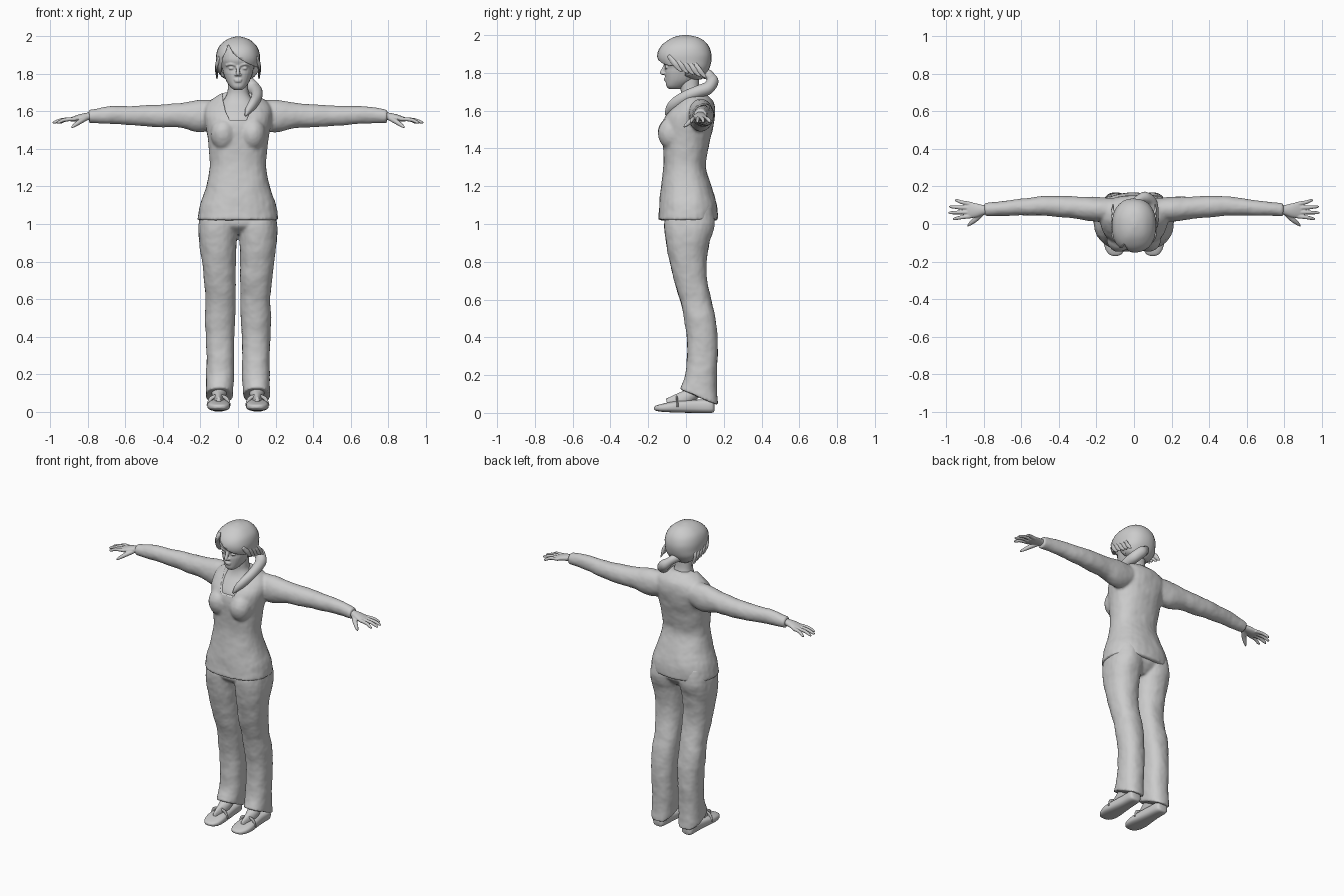
import bpy, bmesh
from math import sin, cos, pi, copysign
from mathutils import Vector, Matrix

N = 28  # points around every cross-section


def spow(v, p):
    return copysign(abs(v) ** (2 / p), v)


def flat_ring(z, x0, rx, yf, yb, tilt=0, p=2.3):
    """Horizontal cross-section from front y to back y; tilt slopes it."""
    h, m = (yb - yf) / 2, (yb + yf) / 2
    out = []
    for i in range(N):
        a = 2 * pi * i / N
        dy = h * spow(sin(a), p)
        out.append(Vector((x0 + rx * spow(cos(a), p), m + dy, z + tilt * dy)))
    return out


def loft(bm, rings, steps=4):
    """Skin cross-sections with a smooth spline between them, ends capped."""
    rows, last = [], len(rings) - 1
    for i in range(last):
        q = [rings[max(0, min(last, i + k))] for k in (-1, 0, 1, 2)]
        for s in range(steps + (i == last - 1)):
            t = s / steps
            rows.append([b + 0.5 * t * (c - a + t * (2 * a - 5 * b + 4 * c - d + t * (3 * (b - c) + d - a)))
                         for a, b, c, d in zip(*q)])
    vs = [[bm.verts.new(p) for p in row] for row in rows]
    for r0, r1 in zip(vs, vs[1:]):
        for j in range(N):
            k = (j + 1) % N
            bm.faces.new((r0[j], r0[k], r1[k], r1[j]))
    bm.faces.new(vs[0][::-1])
    bm.faces.new(vs[-1])


def body(bm, specs):
    loft(bm, [flat_ring(*s) for s in specs])


def tube(bm, pts, ref=(0, 0, 1)):
    """Tube through (x, y, z, side radius, up radius) points."""
    c, ref, rings = [Vector(p[:3]) for p in pts], Vector(ref), []
    for i, p in enumerate(pts):
        t = (c[min(i + 1, len(c) - 1)] - c[max(i - 1, 0)]).normalized()
        s = ref.cross(t).normalized()
        u = t.cross(s)
        rings.append([c[i] + s * p[3] * cos(2 * pi * j / N) + u * p[4] * sin(2 * pi * j / N) for j in range(N)])
    loft(bm, rings)


def blob(bm, pos, size):
    bmesh.ops.create_uvsphere(bm, u_segments=20, v_segments=12, radius=1,
                              matrix=Matrix.Translation(pos) @ Matrix.Diagonal((*size, 1)))


def mirror(bm):
    geo = bmesh.ops.duplicate(bm, geom=bm.verts[:] + bm.edges[:] + bm.faces[:])["geom"]
    for v in geo:
        if isinstance(v, bmesh.types.BMVert):
            v.co.x *= -1


def finish(name, bm, voxel=0, smooth=0, folds=0, cutter=None):
    """Make the object; optionally fuse the pieces, add cloth folds, cut."""
    bmesh.ops.recalc_face_normals(bm, faces=bm.faces[:])
    me = bpy.data.meshes.new(name)
    bm.to_mesh(me)
    bm.free()
    ob = bpy.data.objects.new(name, me)
    bpy.context.collection.objects.link(ob)
    for f in me.polygons:
        f.use_smooth = True
    if voxel:
        m = ob.modifiers.new("fuse", "REMESH")
        m.mode, m.voxel_size, m.use_smooth_shade = "VOXEL", voxel, True
    if smooth:
        m = ob.modifiers.new("soften", "SMOOTH")
        m.factor, m.iterations = 0.5, smooth
    if folds:
        tex = bpy.data.textures.new(name + "_folds", "CLOUDS")
        tex.noise_scale = 0.09
        m = ob.modifiers.new("folds", "DISPLACE")
        m.texture, m.strength, m.mid_level = tex, folds, 0.5
    if cutter:
        m = ob.modifiers.new("opening", "BOOLEAN")
        m.operation, m.object, m.solver = "DIFFERENCE", cutter, "EXACT"
    return ob


def prism(name, outline, y0, y1):
    """Hidden cutter: an x-z outline extruded along y."""
    bm = bmesh.new()
    f = bm.faces.new([bm.verts.new((x, y0, z)) for x, z in outline])
    ext = bmesh.ops.extrude_face_region(bm, geom=[f])["geom"]
    bmesh.ops.translate(bm, vec=(0, y1 - y0, 0), verts=[v for v in ext if isinstance(v, bmesh.types.BMVert)])
    ob = finish(name, bm)
    ob.hide_render = True
    ob.hide_set(True)
    return ob


# sweater: arms and bust mirrored, torso, all fused, neckline cut out
bm = bmesh.new()
tube(bm, [(.10, .08, 1.59, .055, .07), (.2, .08, 1.575, .066, .088), (.3, .087, 1.579, .06, .068),
          (.4, .093, 1.577, .058, .061), (.5, .097, 1.577, .051, .056), (.6, .09, 1.58, .045, .05),
          (.7, .082, 1.58, .039, .045), (.795, .076, 1.573, .035, .036)])
blob(bm, (.078, -.075, 1.48), (.07, .075, .085))
mirror(bm)
body(bm, [(1.02, 0, .217, -.15, .168), (1.1, 0, .203, -.142, .165), (1.2, 0, .17, -.132, .135),
          (1.3, 0, .151, -.12, .103), (1.4, 0, .156, -.122, .118), (1.5, 0, .17, -.128, .142),
          (1.57, 0, .18, -.112, .155), (1.62, 0, .175, -.072, .152), (1.655, 0, .15, -.04, .14),
          (1.685, 0, .105, -.03, .11), (1.7, 0, .08, -.025, .09)])
neckline = prism("neckline_cutter", [(-.085, 1.75), (-.08, 1.66), (-.066, 1.6), (-.045, 1.555),
                                     (.045, 1.555), (.066, 1.6), (.08, 1.66), (.085, 1.75)], -.3, .03)
finish("sweater", bm, .009, 4, .008, neckline)

# neck and upper chest seen inside the neckline
bm = bmesh.new()
body(bm, [(1.5, 0, .12, -.11, .1), (1.56, 0, .12, -.103, .1), (1.61, 0, .11, -.07, .1),
          (1.65, 0, .085, -.04, .09), (1.69, 0, .06, -.028, .078), (1.73, 0, .054, -.03, .07),
          (1.8, 0, .055, -.035, .07)])
finish("neck_and_chest", bm)

# trousers: flared legs mirrored, joined by the hips
bm = bmesh.new()
body(bm, [(1.1, .1, .09, -.1, .14), (1.0, .105, .104, -.115, .152), (.9, .107, .1, -.106, .124),
          (.8, .102, .09, -.086, .108), (.7, .097, .085, -.064, .113), (.6, .093, .081, -.032, .132),
          (.5, .096, .08, -.01, .156), (.4, .096, .077, .004, .166), (.3, .095, .073, .005, .167),
          (.2, .095, .074, -.001, .163, -.1), (.13, .098, .073, -.018, .165, -.3),
          (.083, .1, .073, -.033, .17, -.42)])
mirror(bm)
body(bm, [(.945, 0, .07, -.05, .09), (.98, 0, .15, -.1, .125), (1.02, 0, .195, -.112, .145),
          (1.1, 0, .18, -.1, .14)])
finish("trousers", bm, .008, 3, .009)

# hands: palm, four fingers and a thumb
bm = bmesh.new()
tube(bm, [(.76, .076, 1.575, .024, .022), (.8, .075, 1.574, .026, .02), (.84, .073, 1.568, .037, .018),
          (.875, .074, 1.56, .042, .014), (.895, .075, 1.556, .036, .009)])
for y0, y1, tip in [(.042, .028, .967), (.063, .06, .99), (.085, .092, .987), (.106, .126, .957)]:
    mx = (.88 + tip) / 2
    tube(bm, [(.865, y0, 1.56, .011, .011), (mx, (y0 + y1) / 2, 1.556, .01, .01),
              (tip - .012, y1, 1.543, .008, .008), (tip, y1, 1.539, .003, .003)])
tube(bm, [(.81, .06, 1.565, .014, .014), (.845, .025, 1.545, .014, .013), (.872, .003, 1.526, .01, .01),
          (.888, -.011, 1.514, .004, .004)])
mirror(bm)
finish("hands", bm, .0035, 3)

# shoes: loft from heel to toe
bm = bmesh.new()
rings = []
for y, x, rx, z0, z1 in [(.15, .105, .022, .01, .05), (.135, .105, .04, 0, .07), (.06, .103, .045, 0, .07),
                         (-.02, .103, .054, .001, .066), (-.08, .103, .06, .003, .058),
                         (-.13, .101, .053, .006, .047), (-.16, .1, .034, .012, .038),
                         (-.17, .1, .012, .02, .03)]:
    rings.append([Vector((x + rx * spow(cos(2 * pi * i / N), 2.6), y,
                          (z0 + z1) / 2 + (z1 - z0) / 2 * spow(sin(2 * pi * i / N), 3))) for i in range(N)])
loft(bm, rings)
tube(bm, [(.048, -.045, .03, .01, .005), (.062, -.047, .07, .01, .005), (.103, -.05, .083, .01, .005),
          (.144, -.047, .07, .01, .005), (.158, -.045, .03, .01, .005)], (0, 1, 0))
mirror(bm)
finish("shoes", bm)

# feet and ankles under the hems
bm = bmesh.new()
tube(bm, [(.103, -.1, .045, .03, .012), (.103, -.05, .055, .042, .023), (.102, 0, .08, .04, .035),
          (.1, .05, .12, .038, .042), (.098, .08, .2, .038, .04)], (1, 0, 0))
mirror(bm)
finish("feet", bm)

# head with nose, lips, eyes, brows and ears
bm = bmesh.new()
blob(bm, (.034, -.1, 1.83), (.016, .012, .008))
tube(bm, [(.014, -.114, 1.846, .005, .005), (.038, -.112, 1.853, .006, .007), (.066, -.09, 1.845, .005, .005)])
blob(bm, (.085, .015, 1.815), (.01, .02, .032))
blob(bm, (.011, -.116, 1.796), (.009, .01, .007))
mirror(bm)
body(bm, [(1.715, 0, .022, -.09, -.03), (1.73, 0, .04, -.104, .0), (1.76, 0, .061, -.108, .05),
          (1.8, 0, .077, -.111, .085), (1.828, 0, .084, -.108, .095), (1.85, 0, .09, -.117, .103),
          (1.88, 0, .097, -.125, .113), (1.93, 0, .092, -.112, .1), (1.965, 0, .06, -.07, .065),
          (1.98, 0, .02, -.02, .02)])
tube(bm, [(0, -.106, 1.85, .008, .012), (0, -.118, 1.825, .008, .01), (0, -.128, 1.8, .011, .01),
          (0, -.118, 1.79, .006, .004)], (1, 0, 0))
blob(bm, (0, -.107, 1.77), (.023, .01, .005))
blob(bm, (0, -.106, 1.761), (.02, .011, .006))
finish("head", bm, .004, 3)

# hair: cap with a swept fringe, face opening cut away
bm = bmesh.new()
body(bm, [(1.765, 0, .05, .03, .08), (1.785, 0, .085, -.03, .1), (1.82, 0, .112, -.11, .122),
          (1.86, 0, .117, -.146, .133), (1.9, 0, .117, -.152, .134), (1.94, 0, .105, -.135, .12),
          (1.97, 0, .08, -.1, .095), (1.99, 0, .048, -.06, .06), (2.0, 0, .012, -.015, .015)])
face = prism("face_cutter", [(-.05, 1.955), (-.025, 1.91), (.01, 1.88), (.055, 1.855), (.095, 1.838),
                             (.2, 1.825), (.2, 1.6), (-.086, 1.6), (-.09, 1.8), (-.082, 1.88)], -.3, -.005)
finish("hair", bm, folds=.005, cutter=face)

# loose strands over the ears
bm = bmesh.new()
for i in range(5):
    y, z = -.06 + .032 * i, 1.85 - .008 * i
    for s in (-1, 1):
        tube(bm, [(s * .095, y - .03, z + .04, .01, .012), (s * .113, y, z, .008, .014),
                  (s * .112, y + .025, z - .03, .005, .01), (s * (.112 + .005 * (i % 2)), y + .04, z - .045, .001, .002)])
finish("loose_strands", bm)

# side ponytail, draped over the shoulder
bm = bmesh.new()
tube(bm, [(0, .09, 1.8, .03, .03), (.02, .125, 1.785, .026, .026), (.055, .14, 1.755, .033, .034),
          (.088, .115, 1.72, .034, .034), (.1, .06, 1.7, .032, .031), (.098, 0, 1.675, .03, .028),
          (.08, -.055, 1.64, .03, .025), (.055, -.09, 1.605, .021, .018), (.04, -.108, 1.578, .004, .004)], (1, 0, 0))
finish("ponytail", bm, folds=.005)
